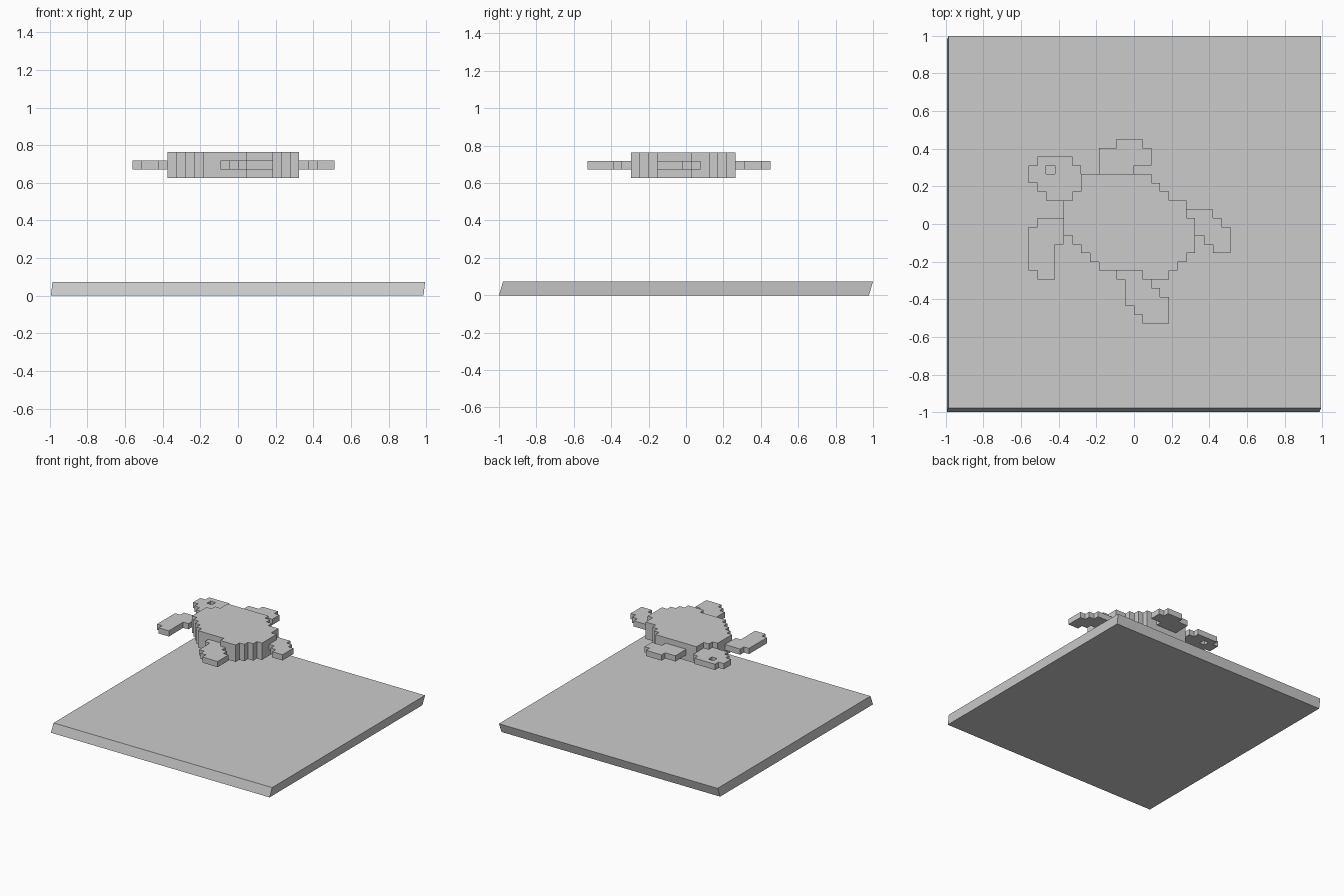
import bpy, bmesh

if "Cube" in bpy.data.objects:
    bpy.data.objects.remove(bpy.data.objects["Cube"])

CELL = 0.0466           # one pixel of the stepped shape
LEFT, BACK, MID = -0.56, 0.451, 0.695


def stepped_plate(name, first_row, rows, thick):
    """Pixel-stepped plate; each row is a (start, end) span of cells, back to front."""
    right, left = [], []
    for j, (a, b) in enumerate(rows, first_row):
        right += [(b, j), (b, j + 1)]
        left += [(a, j), (a, j + 1)]
    pts = list(dict.fromkeys(right + left[::-1]))
    bm = bmesh.new()
    face = bm.faces.new([bm.verts.new((LEFT + i * CELL, BACK - j * CELL, MID - thick / 2))
                         for i, j in pts])
    top = bmesh.ops.extrude_face_region(bm, geom=[face])
    bmesh.ops.translate(bm, vec=(0, 0, thick),
                        verts=[v for v in top["geom"] if isinstance(v, bmesh.types.BMVert)])
    bmesh.ops.recalc_face_normals(bm, faces=bm.faces)
    me = bpy.data.meshes.new(name)
    bm.to_mesh(me)
    bm.free()
    ob = bpy.data.objects.new(name, me)
    bpy.context.collection.objects.link(ob)
    return ob


# Thick shell
stepped_plate("shell", 4, [(6, 14), (6, 15), (5, 16), (4, 18), (4, 18), (4, 19), (4, 19),
                           (5, 19), (6, 19), (7, 18), (8, 17), (13, 16)], 0.138)

# Thin flippers
stepped_plate("flipper_back", 0, [(10, 13), (8, 14), (8, 14), (8, 12)], CELL)
stepped_plate("flipper_left", 9, [(1, 4), (0, 4), (0, 4), (0, 3), (0, 3), (0, 3), (1, 3)], CELL)
stepped_plate("flipper_right", 8, [(18, 21), (19, 22), (19, 23), (20, 23), (21, 23)], CELL)
stepped_plate("flipper_front", 15, [(10, 13), (11, 14), (11, 15), (11, 16), (12, 16), (13, 16)], CELL)

# Head with a square eye hole
head = stepped_plate("head", 2, [(1, 5), (0, 6), (0, 6), (1, 6), (2, 5)], CELL)
eye = stepped_plate("eye_cutter", 3, [(2, 3)], CELL * 3)
eye.hide_render = True
eye.hide_set(True)
cut = head.modifiers.new("eye_hole", 'BOOLEAN')
cut.operation = 'DIFFERENCE'
cut.solver = 'EXACT'
cut.object = eye

# Slightly slanted base slab
bpy.ops.mesh.primitive_cube_add(size=2)
slab = bpy.context.object
slab.name = "base_slab"
for v in slab.data.vertices:
    s = v.co.z
    v.co = (v.co.x * 0.99 + s * 0.004, v.co.y * 0.989 + s * 0.011, 0.074 if s > 0 else 0)
